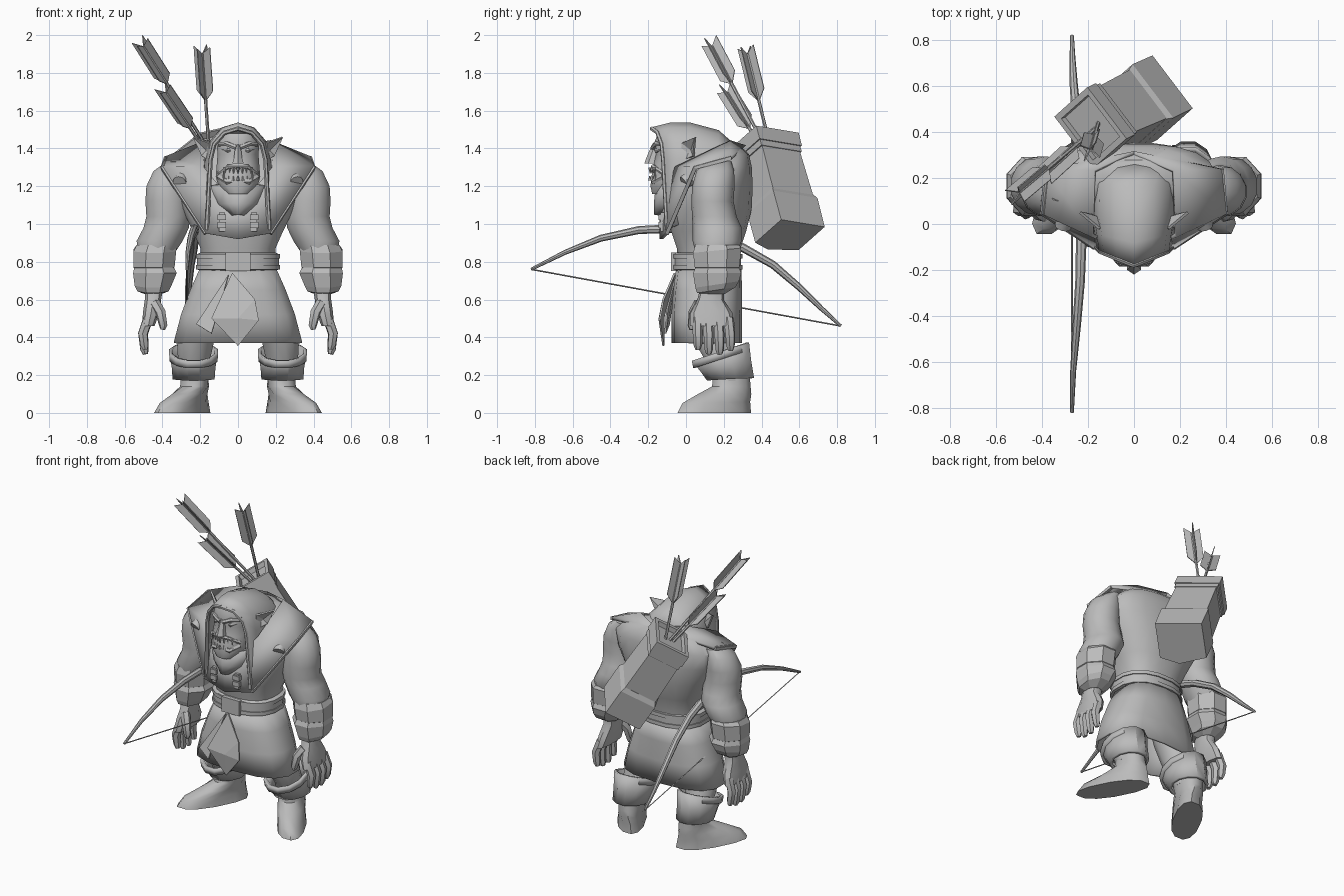
import bpy, bmesh, math
from mathutils import Vector

if "Cube" in bpy.data.objects:
    bpy.data.objects.remove(bpy.data.objects["Cube"], do_unlink=True)

GREY = bpy.data.materials.new("plain grey")
GREY.use_nodes = True
GREY.diffuse_color = (0.5, 0.5, 0.5, 1)
GREY.node_tree.nodes["Principled BSDF"].inputs["Base Color"].default_value = (0.5, 0.5, 0.5, 1)


def build(name, verts, faces, smooth=40, thick=0):
    """Mesh object; edges flatter than `smooth` degrees are shaded smooth."""
    mesh = bpy.data.meshes.new(name)
    mesh.from_pydata([tuple(v) for v in verts], [], faces)
    bm = bmesh.new()
    bm.from_mesh(mesh)
    bmesh.ops.remove_doubles(bm, verts=bm.verts, dist=1e-5)
    bmesh.ops.recalc_face_normals(bm, faces=bm.faces)
    for f in bm.faces:
        f.smooth = smooth > 0
    for e in bm.edges:
        e.smooth = e.calc_face_angle(0) < math.radians(smooth)
    bm.to_mesh(mesh)
    bm.free()
    mesh.materials.append(GREY)
    ob = bpy.data.objects.new(name, mesh)
    bpy.context.collection.objects.link(ob)
    if thick:
        mod = ob.modifiers.new("thickness", "SOLIDIFY")
        mod.thickness = thick
        mod.offset = 0
    return ob


def skin(name, rings, caps=True, closed=True, **kw):
    """Join rings of equal point count into a surface."""
    n = len(rings[0])
    faces = [(i * n + j, i * n + (j + 1) % n, (i + 1) * n + (j + 1) % n, (i + 1) * n + j)
             for i in range(len(rings) - 1) for j in range(n if closed else n - 1)]
    if caps:
        faces += [tuple(range(n)), tuple(range((len(rings) - 1) * n, len(rings) * n))]
    return build(name, [p for r in rings for p in r], faces, **kw)


def loft(name, rings, n=12, power=1.0, side=1, **kw):
    """Stack of ovals: x, y, z, half width, half depth, slope, toe-out."""
    out = []
    for x, y, z, rx, ry, *rest in rings:
        slope, toe = (rest + [0, 0])[:2]
        ring = []
        for k in range(n):
            t = math.tau * (k + 0.5) / n
            dx = math.copysign(abs(math.cos(t)) ** power, math.cos(t)) * rx
            dy = math.copysign(abs(math.sin(t)) ** power, math.sin(t)) * ry
            ring.append((side * (x + dx - toe * dy), y + dy, z + slope * dy))
        out.append(ring)
    return skin(name, out, **kw)


def tube(name, path, radii, n=6, **kw):
    """Round bar along a path, without twisting."""
    pts = [Vector(p) for p in path]
    rings, last, q = [], None, None
    for i, p in enumerate(pts):
        d = (pts[min(i + 1, len(pts) - 1)] - pts[max(i - 1, 0)]).normalized()
        q = last.rotation_difference(d) @ q if last else d.to_track_quat("Z", "Y")
        last = d
        rings.append([p + q @ Vector((math.cos(math.tau * k / n), math.sin(math.tau * k / n), 0)) * radii[i]
                      for k in range(n)])
    return skin(name, rings, **kw)


def box(name, c, s):
    corners = lambda z: [(c[0] + i * s[0] / 2, c[1] + j * s[1] / 2, z)
                         for i, j in ((-1, -1), (1, -1), (1, 1), (-1, 1))]
    return skin(name, [corners(c[2] - s[2] / 2), corners(c[2] + s[2] / 2)], smooth=0)


# Trunk, belt and skirt
loft("torso", [(0, .12, .72, .2, .16), (0, .12, .87, .2, .17), (0, .12, .96, .24, .2), (0, .135, 1.08, .3, .215),
               (0, .155, 1.2, .35, .2), (0, .185, 1.3, .36, .165), (0, .215, 1.37, .27, .12), (0, .21, 1.42, .14, .07)],
     n=20, power=.8)
loft("belt", [(0, .115, .75, .2, .165), (0, .115, .76, .22, .18), (0, .115, .84, .22, .18), (0, .115, .85, .2, .17)],
     n=16, power=.85)
for i, z in enumerate((.77, .83)):
    loft(f"belt_ridge_{i}", [(0, .115, z - .012, .226, .187), (0, .115, z + .012, .226, .187)], n=16, power=.85)
box("belt_buckle", (0, -.068, .8), (.13, .025, .1))
loft("skirt", [(0, .12, .76, .2, .165), (0, .115, .65, .25, .175), (0, .11, .52, .3, .18), (0, .11, .37, .34, .18)],
     n=14, power=.75, caps=False, smooth=50, thick=.015)
build("front_flap", [(-.03, -.06, .74), (-.14, -.12, .5), (0, -.12, .355), (.11, -.14, .49), (.09, -.12, .6), (0, -.14, .5)],
      [(0, 1, 5), (1, 2, 5), (2, 3, 5), (3, 4, 5), (4, 0, 5)], smooth=0, thick=.01)
build("under_flap", [(-.05, -.055, .73), (-.22, -.09, .47), (-.14, -.11, .42), (-.1, -.1, .55)],
      [(0, 1, 2, 3)], smooth=0, thick=.01)

# Shoulder mantle with trim
half = [(0, -.13, .92), (.17, -.1, .95), (.4, .05, 1.3), (.18, -.05, 1.3), (0, -.13, 1.08),
        (.38, .24, 1.35), (.17, .23, 1.435), (0, .31, 1.41)]
mantle = [(0, 1, 4), (1, 2, 3, 4), (2, 5, 6, 3), (5, 7, 6)]
build("mantle", half + [(-x, y, z) for x, y, z in half],
      mantle + [tuple(i + len(half) for i in f[::-1]) for f in mantle], smooth=25, thick=.02)

# Hood: arches from front to back
rows = []
for y, w, top, low, drift in ((-.18, .145, 1.505, .97, .08), (-.08, .155, 1.53, 1.0, .05), (.02, .165, 1.53, 1.08, .0),
                              (.17, .17, 1.49, 1.25, 0), (.26, .13, 1.41, 1.28, 0)):
    row = []
    for k in range(-5, 6):
        a = min(abs(k), 3) / 3 * math.pi / 2
        drop = max(abs(k) - 3, 0) / 2
        c = min(1.34, top - .08)
        row.append((math.copysign(w * math.sin(a) + .02 * drop, k), y + drift * (.75 * math.sin(a) + .25 * drop),
                    c + (top - c) * math.cos(a) - (c - low) * drop))
    rows.append(row)
skin("hood", rows, caps=False, closed=False, thick=.015)
tube("hood_rim", rows[0], [.012] * 11, n=6)
loft("scarf", [(0, -.1, 1.05, .03, .06), (0, -.05, 1.11, .11, .11), (0, -.03, 1.2, .15, .12, -.1)], n=14, caps=False,
     thick=.02)

# Head and face
loft("head", [(0, -.12, 1.16, .06, .06), (0, -.08, 1.2, .105, .11), (0, -.06, 1.25, .12, .125), (0, -.05, 1.31, .115, .125),
              (0, -.05, 1.37, .11, .11), (0, -.05, 1.42, .115, .125), (0, -.05, 1.48, .1, .1)], n=16, power=.9)
loft("nose", [(0, -.18, 1.32, .035, .04), (0, -.17, 1.35, .025, .04), (0, -.15, 1.42, .015, .03)], n=6)
tube("upper_lip", [(-.1, -.12, 1.27), (-.05, -.175, 1.305), (.05, -.175, 1.305), (.1, -.12, 1.27)], [.012] * 4)
tube("lower_lip", [(-.1, -.12, 1.25), (-.06, -.17, 1.225), (.06, -.17, 1.225), (.1, -.12, 1.25)], [.016] * 4)
for k in range(-3, 4):
    x, y = k * .023, -.19 + abs(k) * .009
    tube(f"upper_tooth_{k + 4}", [(x, y, 1.3), (x, y, 1.268)], [.01, .002], n=4, smooth=0)
    tube(f"lower_tooth_{k + 4}", [(x * 1.1, y, 1.23), (x * 1.1, y - .003, 1.28 if abs(k) == 3 else 1.255)],
         [.01, .002], n=4, smooth=0)

# Paired parts
for s, tag in ((1, "left"), (-1, "right")):
    flip = lambda pts: [(s * x, y, z) for x, y, z in pts]
    tube(tag + "_brow", flip([(.01, -.175, 1.405), (.06, -.16, 1.425), (.1, -.12, 1.42)]), [.014, .014, .01])
    tube(tag + "_eye", flip([(.03, -.15, 1.39), (.055, -.157, 1.39), (.085, -.13, 1.395)]), [.004, .013, .004])
    build(tag + "_ear", flip([(.14, -.03, 1.33), (.15, -.02, 1.43), (.235, .05, 1.46), (.19, .04, 1.36), (.165, .03, 1.39)]),
          [(0, 1, 4), (1, 2, 4), (2, 3, 4), (3, 0, 4)], smooth=0, thick=.012)
    tube(tag + "_mantle_trim", flip([half[1], half[2], half[5]]), [.014] * 3, n=4, smooth=0)
    tube(tag + "_mantle_stud", flip([(.31, -.012, 1.22), (.3, .02, 1.24)]), [.036, .038], n=12)
    for i, z in enumerate((1.035, .995)):
        box(f"{tag}_clasp_{i}", (s * .085, -.13, z), (.045, .03, .03))
    box(tag + "_clasp_strap", (s * .085, -.12, 1.01), (.03, .03, .1))

    # Arms and hands
    loft(tag + "_upper_arm", [(.33, .17, 1.33, .05, .07), (.36, .155, 1.28, .09, .1), (.375, .145, 1.2, .113, .112),
                              (.375, .14, 1.12, .118, .112), (.37, .15, 1.04, .118, .118), (.38, .165, .98, .123, .13),
                              (.415, .165, .91, .125, .13), (.43, .16, .85, .1, .11)], side=s, n=14)
    loft(tag + "_bracer_top", [(.43, .165, .89, .115, .125), (.44, .165, .86, .122, .138, .1), (.445, .165, .77, .118, .128),
                               (.445, .165, .75, .09, .1)], n=8, side=s, smooth=0)
    loft(tag + "_bracer_bottom", [(.445, .165, .78, .11, .12), (.44, .165, .74, .125, .138), (.45, .165, .68, .105, .125, .15),
                                  (.45, .16, .65, .09, .11, .15), (.45, .15, .63, .05, .06)], n=8, side=s, smooth=0)
    loft(tag + "_palm", [(.445, .14, .66, .05, .065), (.45, .13, .6, .045, .07), (.46, .135, .53, .045, .11),
                         (.475, .14, .46, .035, .12)], n=10, power=.8, side=s)
    for i in range(4):
        y, tip = .06 + i * .055, (.335, .312, .31, .33)[i]
        tube(f"{tag}_finger_{i + 1}", flip([(.475, y, .5), (.503, y * 1.04, .42), (.495, y * 1.05, tip + .025),
                                            (.49, y * 1.05, tip)]), [.027, .027, .023, .014])
    tube(tag + "_thumb", flip([(.44, .07, .58), (.41, .04, .53), (.395, .03, .46), (.398, .03, .44)]),
         [.03, .028, .022, .012])

    # Legs and boots
    loft(tag + "_leg", [(.12, .12, .64, .08, .09), (.19, .125, .5, .1, .11), (.225, .15, .37, .1, .105),
                        (.235, .2, .26, .085, .09), (.23, .235, .17, .075, .095)], side=s)
    loft(tag + "_boot_cuff", [(.235, .235, .18, .105, .12, .03), (.235, .21, .25, .11, .13, .2),
                              (.235, .185, .32, .122, .145, .33)], side=s, caps=False, thick=.02, smooth=30)
    loft(tag + "_cuff_rim", [(.235, .188, .285, .122, .146, .33), (.235, .182, .325, .125, .148, .33)],
         side=s, caps=False, thick=.018, smooth=30)
    loft(tag + "_foot", [(.23, .24, .2, .075, .1), (.23, .24, .14, .075, .105, 0, .1), (.255, .205, .1, .082, .145, 0, .3),
                         (.285, .16, .055, .09, .185, .02, .45), (.295, .15, 0, .1, .2, 0, .5)],
         side=s, n=12, power=.85)

# Quiver: sections along a tilted axis, with a keeled base
top, bottom = Vector((-.19, .42, 1.445)), Vector((.09, .55, .945))
axis = (bottom - top).normalized()
across = Vector((.65, -.73, 0))
across = (across - axis * across.dot(axis)).normalized()
deep = axis.cross(across)
SQUARE = [(-1, -1), (1, -1), (1, 1), (-1, 1)]
KEELED = SQUARE[:3] + [(.2, 1.35)] + SQUARE[3:]


def quiver_part(name, sections, shape=SQUARE):
    skin(name, [[top + axis * d + across * i * w + deep * j * h for i, j in shape]
                for d, w, h in sections], smooth=0)


quiver_part("quiver_body", [(.03, .125, .1), (.42, .135, .108)])
quiver_part("quiver_collar", [(.08, .12, .09), (.08, .142, .112), (0, .142, .112), (0, .115, .09), (.06, .11, .085)])
quiver_part("quiver_collar_band", [(.08, .135, .106), (.115, .135, .106)])
quiver_part("quiver_base", [(.38, .135, .105), (.41, .148, .12), (.59, .146, .12)], KEELED)

# Arrows with split vanes
for i, (tip, base) in enumerate((((-.51, .13, 1.955), (-.14, .44, 1.37)), ((-.19, .32, 1.92), (-.15, .46, 1.35)),
                                 ((-.39, .21, 1.71), (-.16, .42, 1.37)))):
    tip, base = Vector(tip), Vector(base)
    d = (base - tip).normalized()
    tube(f"arrow_shaft_{i + 1}", [tip + d * .02, base], [.009, .009])
    side = d.cross(Vector((.6, 1, 0))).normalized()
    for k, v in enumerate((side, -side, d.cross(side), -d.cross(side))):
        w = v * .05
        build(f"arrow_{i + 1}_vane_{k + 1}", [tip + d * .02, tip + w - d * .02, tip + w + d * .22, tip + d * .28],
              [(0, 1, 2, 3)], smooth=0, thick=.005)

# Bow and string
limb = [(-.27, -.82, .76), (-.265, -.64, .85), (-.25, -.45, .925), (-.235, -.25, .968), (-.23, -.08, .975),
        (-.23, .1, .95), (-.235, .3, .875), (-.25, .46, .785), (-.262, .6, .665), (-.268, .72, .55), (-.27, .82, .46)]
tube("bow", limb, [.008, .013, .018, .021, .023, .025, .023, .021, .018, .013, .008], n=8)
tube("bow_string", [limb[0], limb[-1]], [.004, .004], n=4)
